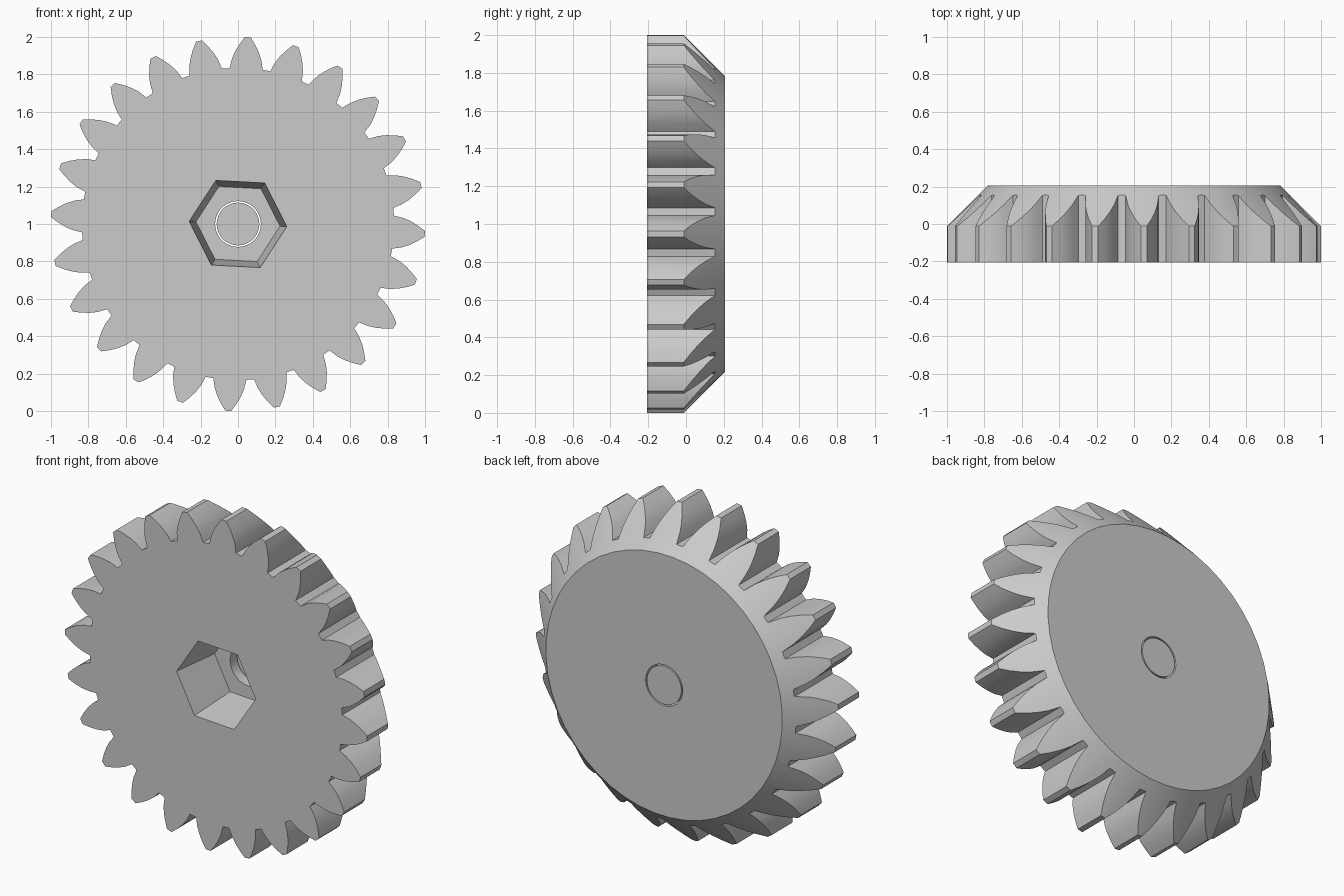
import bpy, bmesh
from math import sin, cos, pi, radians

if "Cube" in bpy.data.objects:
    bpy.data.objects.remove(bpy.data.objects["Cube"])

TEETH = 24
TILT = radians(-3)
FRONT, BACK = -0.207, 0.207
CENTRE_Z = 1.0

grey = bpy.data.materials.new("light grey")
grey.use_nodes = True
grey.diffuse_color = (0.6, 0.6, 0.6, 1)
grey.node_tree.nodes["Principled BSDF"].inputs["Base Color"].default_value = (0.6, 0.6, 0.6, 1)


def polygon(radius, sides):
    """Regular polygon in the x-z plane, lined up with the teeth."""
    return [(radius * cos(TILT + 2 * pi * i / sides),
             radius * sin(TILT + 2 * pi * i / sides)) for i in range(sides)]


def loft(name, start, end, y_start, y_end):
    """Closed solid between two matching outlines along y."""
    bm = bmesh.new()
    rings = [[bm.verts.new((x, y, z + CENTRE_Z)) for x, z in outline]
             for outline, y in ((start, y_start), (end, y_end))]
    count = len(start)
    for ring in rings:
        bm.faces.new(ring)
    for i in range(count):
        j = (i + 1) % count
        bm.faces.new((rings[0][i], rings[0][j], rings[1][j], rings[1][i]))
    bmesh.ops.recalc_face_normals(bm, faces=bm.faces)
    mesh = bpy.data.meshes.new(name)
    bm.to_mesh(mesh)
    bm.free()
    mesh.materials.append(grey)
    obj = bpy.data.objects.new(name, mesh)
    bpy.context.collection.objects.link(obj)
    return obj


def activate(obj):
    bpy.ops.object.select_all(action="DESELECT")
    obj.select_set(True)
    bpy.context.view_layer.objects.active = obj


def carve(target, cutter, operation):
    """Apply a boolean and discard the cutter."""
    cutter.hide_render = True
    mod = target.modifiers.new("carve", "BOOLEAN")
    mod.operation = operation
    mod.solver = "EXACT"
    mod.object = cutter
    activate(target)
    bpy.ops.object.modifier_apply(modifier=mod.name)
    bpy.data.objects.remove(cutter)


# Tooth outline: distance from axis, half width
flank = [(0.83, 0.0885), (0.88, 0.079), (0.92, 0.064), (0.96, 0.043), (1.0, 0.016)]
tooth = [(r, -w) for r, w in flank] + [(r, w) for r, w in reversed(flank)]
outline = []
for k in range(TEETH):
    a = TILT + 2 * pi * k / TEETH
    outline += [(r * cos(a) - w * sin(a), r * sin(a) + w * cos(a)) for r, w in tooth]

# Toothed wheel with its back edge bevelled by a cone
gear = loft("gear_wheel", outline, outline, FRONT, BACK + 0.05)
cone = loft("bevel_cone", polygon(1.24, 48), polygon(0.782, 48), FRONT - 0.044, BACK)
carve(gear, cone, "INTERSECT")

# Tapered hexagonal socket in the front
socket = loft("socket_cutter", polygon(0.265, 6), polygon(0.225, 6), FRONT - 0.03, 0.10)
carve(gear, socket, "DIFFERENCE")

# Round bore through the socket floor
bore = loft("bore_cutter", polygon(0.122, 48), polygon(0.122, 48), 0.05, BACK + 0.05)
carve(gear, bore, "DIFFERENCE")

# Loose plug filling the bore
plug = loft("bore_plug", polygon(0.114, 48), polygon(0.114, 48), 0.155, BACK)

for obj in (gear, plug):
    activate(obj)
    bpy.ops.object.shade_smooth_by_angle(angle=radians(30))
